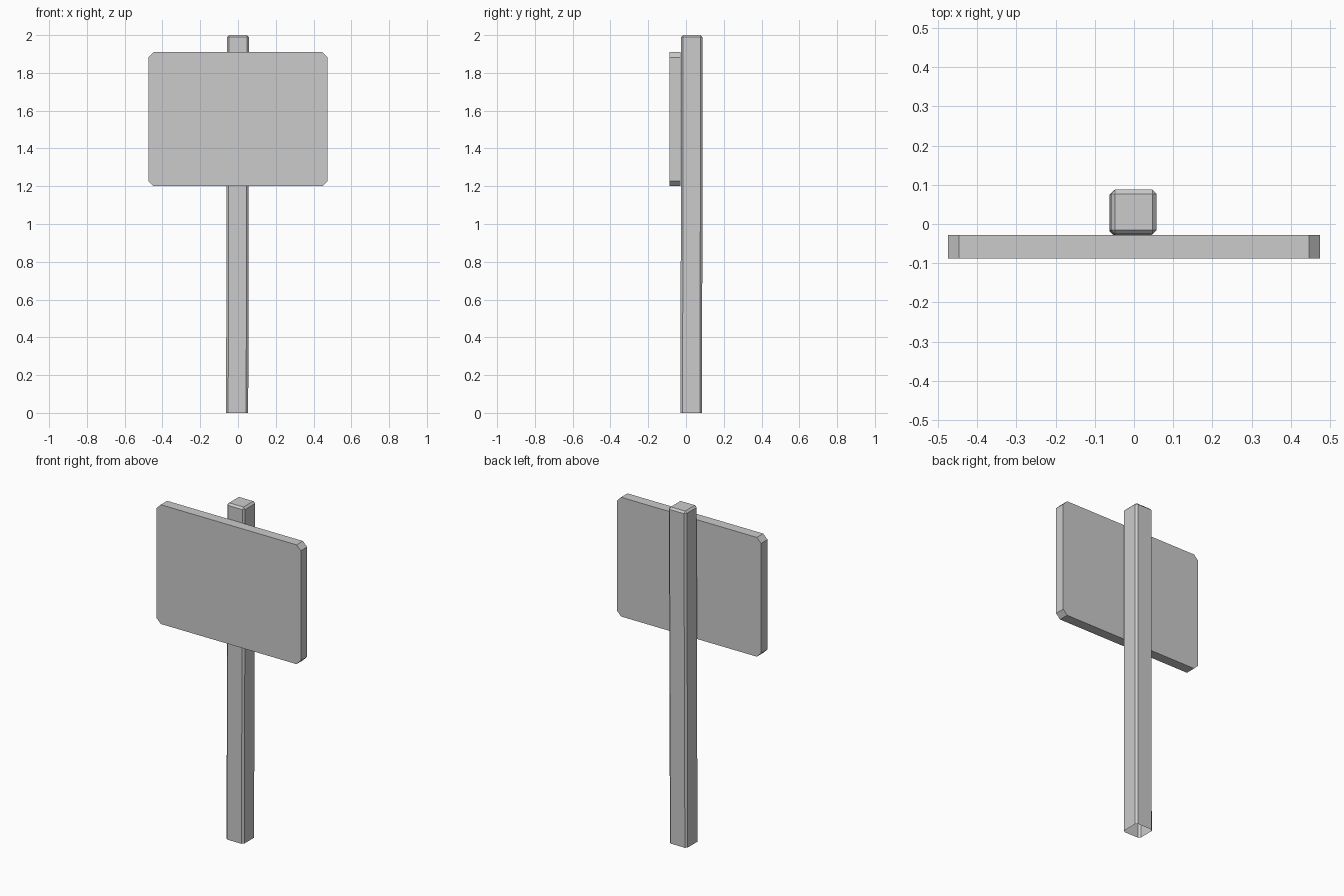
import bpy
import bmesh
from mathutils import Matrix, Vector

cube = bpy.data.objects.get("Cube")
if cube:
    bpy.data.objects.remove(cube, do_unlink=True)

grey = bpy.data.materials.new("plain_grey")
grey.use_nodes = True
grey.diffuse_color = (0.6, 0.6, 0.6, 1)
grey.node_tree.nodes["Principled BSDF"].inputs["Base Color"].default_value = grey.diffuse_color


def box(low, high):
    """Flat-sided box between two corners."""
    low, high = Vector(low), Vector(high)
    bm = bmesh.new()
    bmesh.ops.create_cube(bm, size=1, matrix=Matrix.Translation((low + high) / 2)
                          @ Matrix.Diagonal((*(high - low), 1)))
    return bm


def chamfer(bm, edges, width):
    bmesh.ops.bevel(bm, geom=edges, offset=width, offset_type='OFFSET',
                    segments=1, profile=0.5, affect='EDGES')


def finish(bm, name):
    mesh = bpy.data.meshes.new(name)
    bm.to_mesh(mesh)
    bm.free()
    mesh.materials.append(grey)
    obj = bpy.data.objects.new(name, mesh)
    bpy.context.collection.objects.link(obj)
    return obj


# Post: open underneath, chamfered sides and top, leaning very slightly
post = box((-0.063, -0.029, 0), (0.054, 0.085, 2))
bottom = [f for f in post.faces if f.normal.z < -0.9]
bmesh.ops.delete(post, geom=bottom, context='FACES_ONLY')
chamfer(post, [e for e in post.edges if not e.is_boundary], 0.011)
for v in post.verts:
    v.co.x += 0.002 * v.co.z
    v.co.y += 0.0015 * v.co.z
finish(post, "post")

# Sign board: wide panel with cut corners
board = box((-0.475, -0.088, 1.2), (0.475, -0.028, 1.91))
corners = [e for e in board.edges
           if abs(e.verts[0].co.y - e.verts[1].co.y) > 0.01]
chamfer(board, corners, 0.028)
finish(board, "sign_board")
